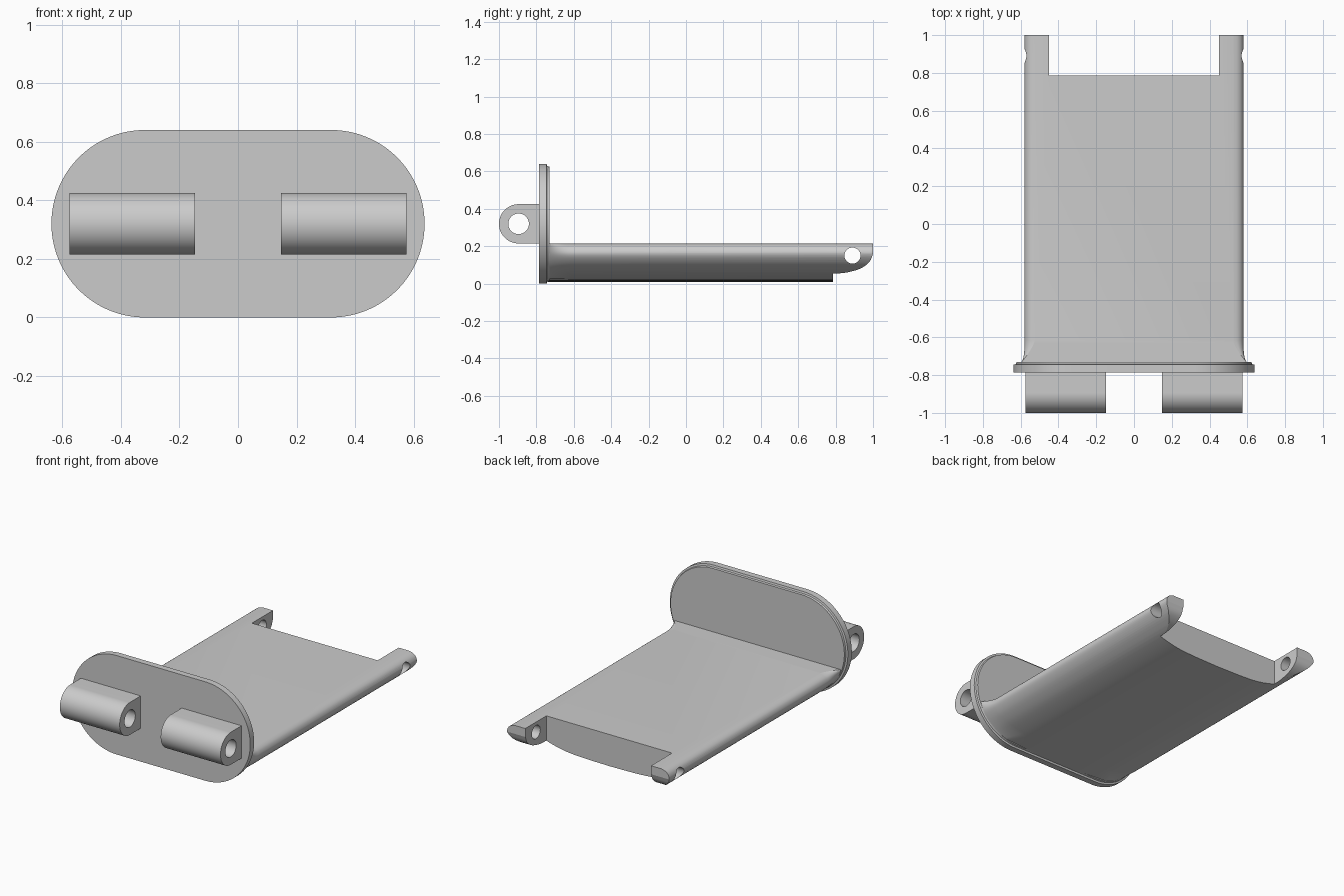
import bpy, bmesh, math
from mathutils import Vector

cube = bpy.data.objects.get("Cube")
if cube:
    bpy.data.objects.remove(cube, do_unlink=True)

grey = bpy.data.materials.new("light_grey")
grey.use_nodes = True
COLOUR = (0.6, 0.6, 0.6, 1)
grey.diffuse_color = COLOUR
grey.node_tree.nodes["Principled BSDF"].inputs["Base Color"].default_value = COLOUR


def loft(name, rings):
    """Skin closed rings of equal length and cap both ends."""
    bm = bmesh.new()
    loops = [[bm.verts.new(p) for p in ring] for ring in rings]
    n = len(loops[0])
    for a, b in zip(loops, loops[1:]):
        for i in range(n):
            j = (i + 1) % n
            bm.faces.new((a[i], a[j], b[j], b[i]))
    bm.faces.new(loops[0])
    bm.faces.new(loops[-1])
    bmesh.ops.recalc_face_normals(bm, faces=bm.faces)
    mesh = bpy.data.meshes.new(name)
    bm.to_mesh(mesh)
    bm.free()
    mesh.materials.append(grey)
    obj = bpy.data.objects.new(name, mesh)
    bpy.context.collection.objects.link(obj)
    return obj


def prism_x(name, profile, x0, x1):
    """Extrude a (y, z) profile along x."""
    return loft(name, [[(x, y, z) for y, z in profile] for x in (x0, x1)])


def circle(y, z, r, start=0, sweep=math.tau, n=64):
    return [(y + r * math.cos(start + sweep * i / n), z + r * math.sin(start + sweep * i / n))
            for i in range(n)]


def activate(obj):
    bpy.ops.object.select_all(action='DESELECT')
    obj.select_set(True)
    bpy.context.view_layer.objects.active = obj


def cut(obj, cutter):
    activate(obj)
    mod = obj.modifiers.new("cut", 'BOOLEAN')
    mod.operation, mod.solver, mod.object = 'DIFFERENCE', 'EXACT', cutter
    bpy.ops.object.modifier_apply(modifier=mod.name)
    bpy.data.objects.remove(cutter, do_unlink=True)


def smooth(obj, degrees=15):
    activate(obj)
    bpy.ops.object.shade_smooth_by_angle(angle=math.radians(degrees))


def spline(points, steps=4):
    """Resample a path as a Catmull-Rom curve."""
    p = [Vector(q) for q in points]
    p = [2 * p[0] - p[1]] + p + [2 * p[-1] - p[-2]]
    out = []
    for a, b, c, d in zip(p, p[1:], p[2:], p[3:]):
        for k in range(steps):
            t = k / steps
            out.append(0.5 * (2 * b + (c - a) * t + (2 * a - 5 * b + 4 * c - d) * t * t
                              + (3 * b - a - 3 * c + d) * t ** 3))
    return out + [p[-2]]


# End plate: stadium with a narrower rim step behind it
MID, HALF = 0.32, 0.317


def stadium(r, y):
    right = circle(HALF, MID, r, -math.pi / 2, math.pi) + [(HALF, MID + r)]
    return [(x, y, z) for x, z in right] + [(-x, y, z) for x, z in reversed(right)]


plate = loft("end_plate", [stadium(0.32, -0.785), stadium(0.32, -0.745),
                           stadium(0.308, -0.742), stadium(0.305, -0.73)])
smooth(plate)

# Tray: shallow rounded trough that flares out into the plate
half = spline([(0, .01), (.2, .014), (.33, .025), (.45, .055), (.52, .09), (.56, .125),
               (.58, .16), (.572, .19), (.552, .207), (.525, .215)])
half = [(x, z) for x, z in half]


def tray_ring(y, flare):
    pts = []
    for x, z in half:
        if x > 0.3:
            wide = HALF + math.sqrt(max(0, 0.305 ** 2 - (MID - z) ** 2))
            x += (wide - x) * flare
        pts.append((x, y, z))
    return pts + [(-x, y, z) for x, y, z in reversed(pts[1:])]


FLARE = 0.125
rings = [tray_ring(-0.74 + FLARE * k / 8, (1 - k / 8) ** 1.4) for k in range(9)]
tray = loft("tray", rings + [tray_ring(1.0, 0)])

# Rear notch leaves two tabs with rounded undersides and pin holes
notch = [(0.785, -0.2), (1.2, -0.2), (1.2, 0.5), (0.785, 0.5)]
cut(tray, prism_x("notch_cutter", notch, -0.45, 0.45))
tip = spline([(.785, .052), (.86, .06), (.93, .08), (.98, .115), (1.0, .16)])
tip = [(y, z) for y, z in tip] + [(1.1, 0.16), (1.1, -0.1), (0.785, -0.1)]
cut(tray, prism_x("tip_cutter", tip, -1, 1))
cut(tray, prism_x("pin_cutter", circle(0.89, 0.15, 0.043), -1, 1))
smooth(tray)

# Hinge lugs on the front of the plate
LUG_Y, LUG_R = -0.895, 0.105
lug_profile = circle(LUG_Y, MID, LUG_R, math.pi / 2, math.pi) + [
    (LUG_Y, MID - LUG_R), (-0.775, MID - LUG_R), (-0.775, MID + LUG_R)]
for side, label in ((1, "left"), (-1, "right")):
    lug = prism_x(label + "_hinge_lug", lug_profile, side * 0.147, side * 0.575)
    cut(lug, prism_x("bore_cutter", circle(LUG_Y, MID, 0.055), -1, 1))
    smooth(lug)
